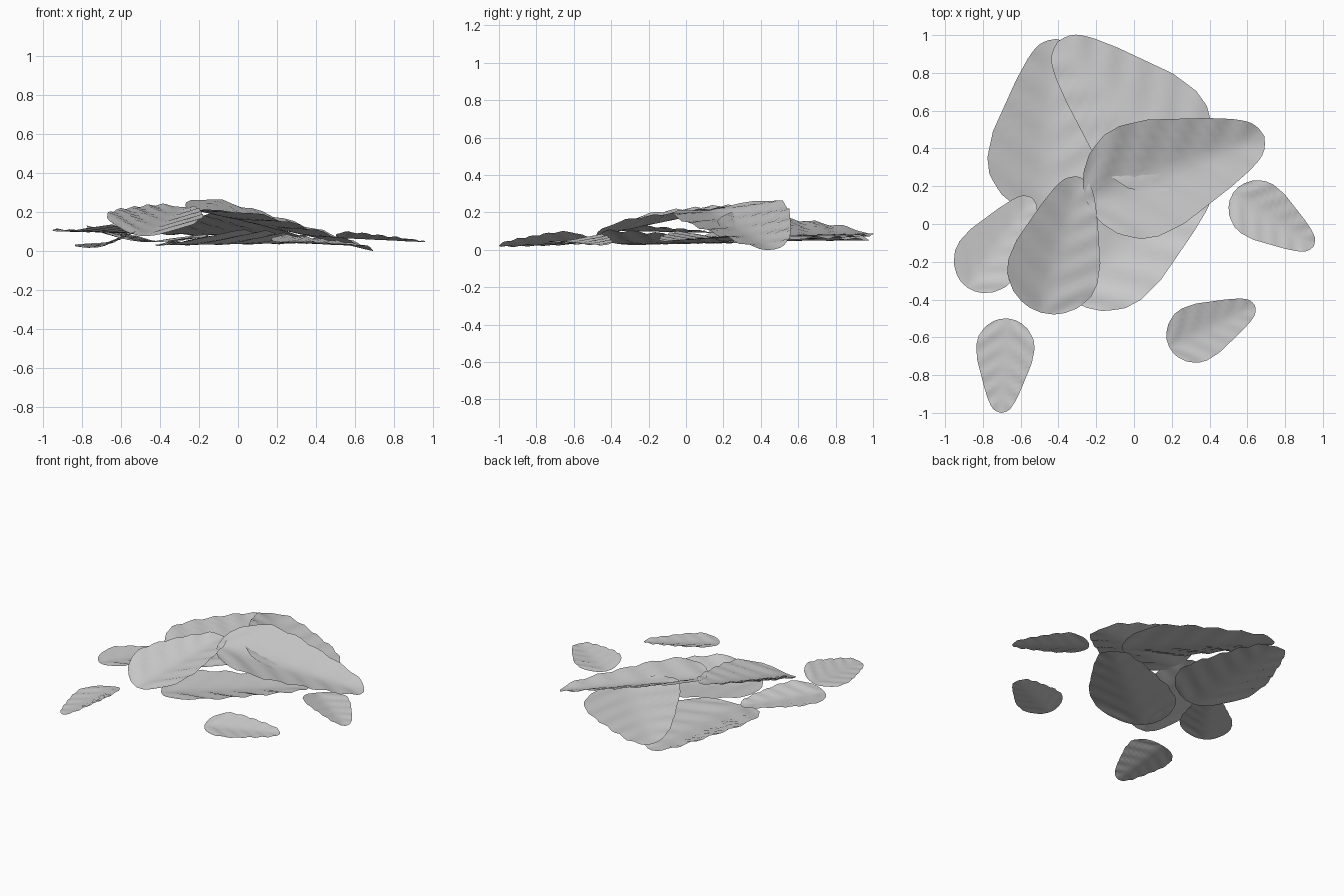
import bpy, math
from mathutils import Vector

if "Cube" in bpy.data.objects:
    bpy.data.objects.remove(bpy.data.objects["Cube"])

mat = bpy.data.materials.new("leaf_grey")
mat.diffuse_color = (0.6, 0.6, 0.6, 1)
mat.use_nodes = True
mat.node_tree.nodes["Principled BSDF"].inputs["Base Color"].default_value = mat.diffuse_color

# Half-width of a leaf (fraction of maximum) from base (t=0) to tip (t=1)
PROFILE = [(0, 0), (.012, .28), (.04, .48), (.1, .73), (.2, .94), (.3, 1), (.45, .94),
           (.6, .78), (.75, .62), (.88, .45), (.95, .32), (.985, .18), (1, 0)]


def half_width(t):
    for (a, wa), (b, wb) in zip(PROFILE, PROFILE[1:]):
        if t <= b:
            return wa + (wb - wa) * (t - a) / (b - a)
    return 0


ROWS, COLS = 30, 12


# One rippled leaf folded along its midrib
def leaf(name, base, tip, width, fold, roll):
    base, tip = Vector(base), Vector(tip)
    axis = tip - base
    flat = Vector((axis.x, axis.y, 0))
    length = flat.length
    side = Vector((-flat.y, flat.x, 0)) / length     # left of the midrib
    verts, faces = [base], []
    for i in range(1, ROWS):
        t = 0.5 - 0.5 * math.cos(math.pi * i / ROWS)
        w = half_width(t) * width
        for j in range(COLS + 1):
            d = w * (2 * j / COLS - 1)
            p = base + axis * t + side * d
            lift = math.sqrt(d * d + (0.12 * width) ** 2) - 0.12 * width
            vein = math.sin(2 * math.pi * 5 * (t - 0.8 * abs(d) / length))
            p.z += fold * lift + roll * d
            p.z += 0.008 * length * vein * min(1, 2.5 * abs(d) / width)
            verts.append(p)
    verts.append(tip)
    last, n = len(verts) - 1, COLS + 1
    for j in range(COLS):
        faces.append((0, 2 + j, 1 + j))
        for i in range(ROWS - 2):
            a = 1 + i * n + j
            faces.append((a, a + 1, a + n + 1, a + n))
        a = 1 + (ROWS - 2) * n + j
        faces.append((a, a + 1, last))
    mesh = bpy.data.meshes.new(name)
    mesh.from_pydata(verts, [], [f[::-1] for f in faces])
    mesh.materials.append(mat)
    mesh.update()
    if sum(p.normal.z for p in mesh.polygons) < 0:
        mesh.flip_normals()
    mesh.shade_smooth()
    ob = bpy.data.objects.new(name, mesh)
    bpy.context.collection.objects.link(ob)
    return ob


leaves = [
    # large pile
    leaf("back_left_leaf", (-.485, .05, .075), (-.41, .98, .08), .315, .2, .07),
    leaf("back_leaf", (.327, .264, .105), (-.405, .965, .12), .32, .17, .2),
    leaf("front_leaf", (-.37, -.36, .06), (.40, .25, .07), .285, .16, -.1),
    leaf("top_right_leaf", (-.254, .126, .245), (.69, .465, .03), .31, .24, .12),
    leaf("top_left_leaf", (-.49, -.47, .105), (-.29, .25, .255), .245, .26, .07),
    leaf("left_leaf", (-.885, -.335, .13), (-.54, .14, .12), .175, .15, -.06),
    # small scattered leaves
    leaf("small_front_left_leaf", (-.67, -.5, .075), (-.705, -1.0, .05), .155, .18, .22),
    leaf("small_front_right_leaf", (.185, -.65, .078), (.64, -.43, .055), .153, .15, .12),
    leaf("small_right_leaf", (.525, .165, .095), (.95, -.12, .075), .155, .18, -.08),
]

# Rest the pile on the ground
low = min(v.co.z for ob in leaves for v in ob.data.vertices)
for ob in leaves:
    for v in ob.data.vertices:
        v.co.z -= low
